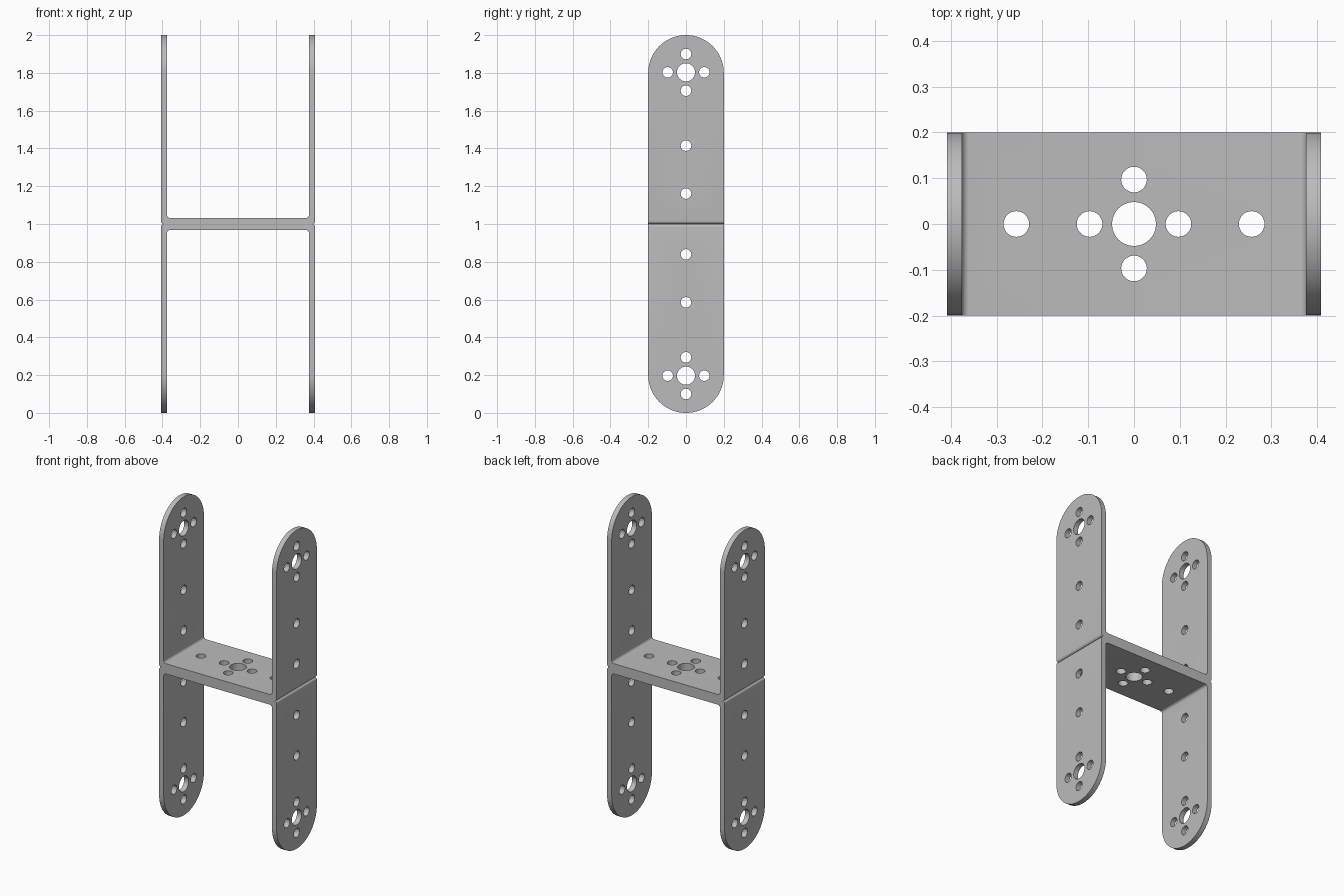
import bpy, bmesh, math
from mathutils import Matrix, Vector

if "Cube" in bpy.data.objects:
    bpy.data.objects.remove(bpy.data.objects["Cube"], do_unlink=True)

HALF_WIDTH = 0.408      # outer half width of the bracket
THICK = 0.032           # sheet thickness
RADIUS = 0.2            # half depth, also the rounded arm end
ARM_HOLE_Z = 0.803      # centre of the arm hole pattern
BEND = 0.016            # bend radius
BIG, SMALL, OFFSET = 0.048, 0.028, 0.097

steel = bpy.data.materials.new("grey_metal")
steel.use_nodes = True
colour = (0.5, 0.5, 0.5, 1)
steel.diffuse_color = colour
steel.node_tree.nodes["Principled BSDF"].inputs["Base Color"].default_value = colour


def arc(cx, cy, r, start, end, steps):
    angles = [math.radians(start + (end - start) * i / steps) for i in range(steps + 1)]
    return [(cx + r * math.cos(a), cy + r * math.sin(a)) for a in angles]


def prism(bm, points, vector):
    """Extrude a closed outline along a vector, centred on the outline plane."""
    half = Vector(vector) / 2
    face = bm.faces.new([bm.verts.new(Vector(p) - half) for p in points])
    result = bmesh.ops.extrude_face_region(bm, geom=[face])
    moved = [v for v in result["geom"] if isinstance(v, bmesh.types.BMVert)]
    bmesh.ops.translate(bm, verts=moved, vec=half * 2)


def make_object(name, bm):
    bmesh.ops.recalc_face_normals(bm, faces=bm.faces[:])
    mesh = bpy.data.meshes.new(name)
    bm.to_mesh(mesh)
    bm.free()
    mesh.materials.append(steel)
    obj = bpy.data.objects.new(name, mesh)
    bpy.context.collection.objects.link(obj)
    return obj


def cut(obj, cutter, operation):
    mod = obj.modifiers.new("cut", "BOOLEAN")
    mod.operation, mod.solver, mod.object = operation, "EXACT", cutter
    bpy.context.view_layer.objects.active = obj
    bpy.ops.object.modifier_apply(modifier=mod.name)
    bpy.data.objects.remove(cutter, do_unlink=True)


# Bent U section with rounded inner and outer corners
inner = HALF_WIDTH - THICK
right = arc(HALF_WIDTH - BEND, BEND, BEND, -90, 0, 6)
right += [(HALF_WIDTH, 1.1), (inner, 1.1)]
right += arc(inner - BEND, THICK + BEND, BEND, 0, -90, 6)
outline = right + [(-x, z) for x, z in reversed(right)]
bm = bmesh.new()
prism(bm, [(x, 0, z) for x, z in outline], (0, 0.5, 0))
upper = make_object("upper_bracket", bm)

# Trim to the depth and round the arm ends
bm = bmesh.new()
side = [(-RADIUS, -0.1), (RADIUS, -0.1)] + arc(0, 1 - RADIUS, RADIUS, 0, 180, 48)
prism(bm, [(0, y, z) for y, z in side], (1, 0, 0))
cut(upper, make_object("end_trim", bm), "INTERSECT")

# Hole patterns: a large hole ringed by four small ones, plus single holes
ring = [(0, 0, BIG)]
ring += [(OFFSET * a, OFFSET * b, SMALL) for a, b in ((1, 0), (-1, 0), (0, 1), (0, -1))]
web_holes = ring + [(s * 0.257, 0, SMALL) for s in (-1, 1)]
arm_holes = [(y, z + ARM_HOLE_Z, r) for y, z, r in ring]
arm_holes += [(0, z, SMALL) for z in (0.161, 0.415)]
bm = bmesh.new()
for x, y, r in web_holes:
    prism(bm, [(px, py, 0) for px, py in arc(x, y, r, 0, 348.75, 31)], (0, 0, 0.16))
for y, z, r in arm_holes:
    prism(bm, [(0, py, pz) for py, pz in arc(y, z, r, 0, 348.75, 31)], (1, 0, 0))
cut(upper, make_object("hole_cutter", bm), "DIFFERENCE")

# Smooth the bends and hole walls, keep sheet edges sharp
bpy.ops.object.select_all(action="DESELECT")
upper.select_set(True)
bpy.context.view_layer.objects.active = upper
bpy.ops.object.shade_smooth_by_angle(angle=math.radians(30))

# Second bracket back to back with the first
upper.location.z = 1
lower = upper.copy()
lower.name = "lower_bracket"
lower.rotation_euler = (math.pi, 0, 0)
bpy.context.collection.objects.link(lower)
